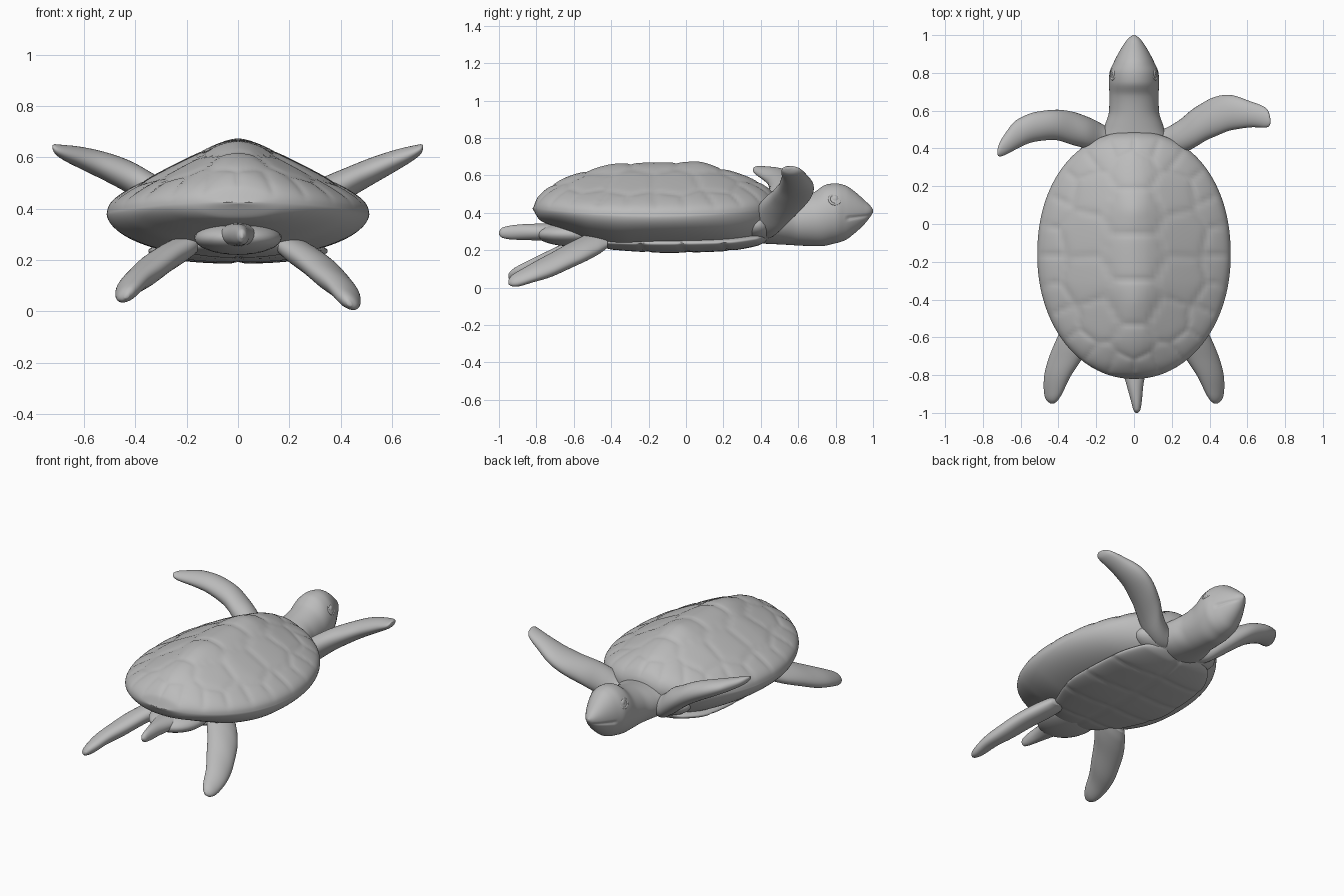
import bpy, bmesh, math
from mathutils import Vector, Matrix

if "Cube" in bpy.data.objects:
    bpy.data.objects.remove(bpy.data.objects["Cube"])

skin = bpy.data.materials.new("stone_grey")
skin.diffuse_color = (0.5, 0.5, 0.5, 1)
skin.use_nodes = True
skin.node_tree.nodes["Principled BSDF"].inputs["Base Color"].default_value = skin.diffuse_color


def interp(table, t):
    """Smooth overshoot-free interpolation of rows (t, a, b, ...)."""
    t = min(max(t, table[0][0]), table[-1][0])
    i = max(k for k in range(len(table) - 1) if table[k][0] <= t)
    p, q = table[i], table[i + 1]
    h = q[0] - p[0]
    f = (t - p[0]) / h

    def slope(k, j):
        if k == 0 or k == len(table) - 1:
            a, b = (0, 1) if k == 0 else (k - 1, k)
            return (table[b][j] - table[a][j]) / (table[b][0] - table[a][0])
        s0 = (table[k][j] - table[k-1][j]) / (table[k][0] - table[k-1][0])
        s1 = (table[k+1][j] - table[k][j]) / (table[k+1][0] - table[k][0])
        return 2 * s0 * s1 / (s0 + s1) if s0 * s1 > 0 else 0

    out = []
    for j in range(1, len(p)):
        m0, m1 = slope(i, j) * h, slope(i + 1, j) * h
        out.append((2*f**3 - 3*f*f + 1) * p[j] + (f**3 - 2*f*f + f) * m0
                   + (3*f*f - 2*f**3) * q[j] + (f**3 - f*f) * m1)
    return out


def finish(name, bm):
    bmesh.ops.recalc_face_normals(bm, faces=bm.faces)
    me = bpy.data.meshes.new(name)
    bm.to_mesh(me)
    bm.free()
    me.materials.append(skin)
    for p in me.polygons:
        p.use_smooth = True
    ob = bpy.data.objects.new(name, me)
    bpy.context.collection.objects.link(ob)
    return ob


def skin_rings(name, rings):
    """Bridge closed rings of points and close both ends with a fan."""
    bm = bmesh.new()
    vs = [[bm.verts.new(p) for p in r] for r in rings]
    n = len(vs[0])
    for a, b in zip(vs, vs[1:]):
        for i in range(n):
            bm.faces.new((a[i], a[(i+1) % n], b[(i+1) % n], b[i]))
    for r in (vs[0], vs[-1]):
        c = bm.verts.new(sum((v.co for v in r), Vector()) / n)
        for i in range(n):
            bm.faces.new((r[i], r[(i+1) % n], c))
    return finish(name, bm)


def loft(name, table, axis="y", side=1, rows=40, cols=32, shape=None):
    """Rows are (along, across, half width, z, half height)."""
    table = sorted(table)
    lo, hi = table[0][0], table[-1][0]
    rings = []
    for k in range(rows + 1):
        t = lo + (hi - lo) * (1 - math.cos(math.pi * k / rows)) / 2
        c, w, z, h = interp(table, t)
        ring = []
        for i in range(cols):
            a = 2 * math.pi * i / cols
            p, q = c + w * math.cos(a), z + h * math.sin(a)
            x, y = (t * side, p) if axis == "x" else (p * side, t)
            v = Vector((x, y, q))
            ring.append(shape(v, c, z) if shape else v)
        rings.append(ring)
    return skin_rings(name, rings)


def ball(name, loc, radii, segs=32):
    bm = bmesh.new()
    bmesh.ops.create_uvsphere(bm, u_segments=segs, v_segments=segs // 2, radius=1,
                              matrix=Matrix.LocRotScale(Vector(loc), None, Vector(radii)))
    return finish(name, bm)


# Carapace: outline, crown, keel and cross-section profiles
MID, HALF_X, HALF_Y = -0.165, 0.512, 0.655
crown = [(-.82, .42), (-.79, .49), (-.7, .56), (-.6, .605), (-.45, .64), (-.3, .665),
         (-.1, .67), (.05, .665), (.2, .635), (.35, .585), (.44, .535), (.475, .49), (.49, .44)]
belly = [(-.82, .42), (-.78, .36), (-.7, .325), (-.6, .285), (-.5, .245), (-.3, .21), (.2, .21),
         (.38, .235), (.46, .3), (.49, .42)]
dome = [(0, 1), (.1, .975), (.2, .91), (.39, .75), (.59, .57), (.78, .39), (.9, .26),
        (.96, .17), (.99, .085), (1, 0)]


def half_width(s):
    n = 2.15 if s > 0 else 2.05
    return HALF_X * max(0, 1 - abs(s) ** n) ** (1 / n)


# Scute centres: vertebral, costal and marginal rows
vertebral = [(0, y) for y in (.31, .07, -.17, -.42, -.64)]
scutes = vertebral + [(m * x, y) for m in (-1, 1)
                      for x, y in ((.24, .18), (.29, -.05), (.28, -.3), (.2, -.53))]
for k in range(24):
    a = 2 * math.pi * (k + .5) / 24
    scutes.append((.93 * HALF_X * math.cos(a), MID + .93 * HALF_Y * math.sin(a)))


def scute_relief(x, y):
    d = sorted(math.hypot(x - a, y - b) for a, b in scutes)
    seam = math.exp(-(d[1] - d[0]) / .03)
    knob = sum(math.exp(-(math.hypot(x, y - b) / .08) ** 2) for b in (.07, -.42))
    return .01 * knob - .009 * seam


rings = []
ROWS, COLS = 110, 128
for k in range(ROWS + 1):
    s = -math.cos(math.pi * (k + .15) / (ROWS + .3))
    y, w = MID + HALF_Y * s, half_width(s)
    rim = .38 + .045 * s * s
    top, low = interp(crown, y)[0], interp(belly, y)[0]
    ring = []
    for i in range(COLS):
        a = 2 * math.pi * i / COLS
        u = abs(math.cos(a))
        x = w * math.cos(a)
        if math.sin(a) >= 0:
            e = abs(s) ** 4
            g = interp(dome, u)[0] * (1 - e) + math.sqrt(max(0, 1 - u * u)) * e
            fade = min(1, abs(math.sin(a)) * 2) * min(1, (1 - abs(s)) * 12)
            z = rim + (top - rim) * g + scute_relief(x, y) * fade
        else:
            z = rim - (rim - low) * max(0, 1 - u ** 2.3) ** .55
        ring.append(Vector((x, y, z)))
    rings.append(ring)
skin_rings("carapace", rings)


# Plastron with plate seams pressed into its underside
def plate_seams(v, c, z):
    if v.z < z:
        seam = math.exp(-abs(v.x) / .012)
        seam += sum(math.exp(-abs(v.y - y + .12 * abs(v.x)) / .012) for y in (-.42, -.2, .02, .24))
        v.z += .007 * min(1, seam)
    return v


loft("plastron", [(-.6, 0, .08, .265, .015), (-.55, 0, .15, .255, .03), (-.4, 0, .26, .24, .038),
                  (-.1, 0, .35, .235, .05), (.2, 0, .33, .24, .047), (.38, 0, .25, .26, .038),
                  (.45, 0, .1, .275, .015)], rows=100, cols=72, shape=plate_seams)

# Soft body at the shell openings
ball("shoulders", (0, .37, .335), (.29, .13, .1))
ball("hips", (0, -.6, .285), (.17, .2, .065))


# Head and neck, with a mouth crease
def mouth(v, c, z):
    if v.y > .86:
        depth = math.exp(-((v.z - .375 - .12 * (v.y - .9)) / .008) ** 2)
        v.x *= 1 - .1 * depth
    return v


loft("head_and_neck", [(.25, 0, .19, .34, .09), (.42, 0, .185, .345, .11), (.52, 0, .155, .35, .12),
                       (.6, 0, .132, .355, .13), (.68, 0, .13, .365, .143), (.75, 0, .133, .388, .163),
                       (.8, 0, .13, .397, .16), (.85, 0, .11, .40, .147), (.9, 0, .085, .402, .113),
                       (.95, 0, .055, .403, .068), (.985, 0, .028, .408, .03), (1, 0, .006, .41, .008)],
     rows=90, cols=96, shape=mouth)

# Eyes with lid rings
for side, word in ((1, "right"), (-1, "left")):
    ball(word + "_eye", (side * .1, .795, .47), (.018, .024, .026), 20)
    bpy.ops.mesh.primitive_torus_add(major_segments=28, minor_segments=10, major_radius=.029,
                                     minor_radius=.007, location=(side * .107, .795, .47),
                                     rotation=(0, side * math.radians(62), side * math.radians(12)))
    lid = bpy.context.object
    lid.name = word + "_eyelid"
    lid.data.materials.append(skin)
    bpy.ops.object.shade_smooth()

# Front flippers, each swept differently
loft("right_front_flipper", [
    (.08, .42, .06, .32, .06), (.16, .43, .075, .34, .075), (.24, .46, .09, .385, .085),
    (.32, .51, .105, .44, .076), (.42, .565, .105, .495, .064), (.52, .59, .092, .545, .054),
    (.62, .58, .068, .59, .041), (.69, .565, .055, .62, .027), (.713, .555, .04, .632, .019),
    (.722, .545, .014, .64, .007)], axis="x")
loft("left_front_flipper", [
    (.08, .42, .06, .32, .06), (.16, .45, .075, .34, .075), (.24, .48, .085, .40, .085),
    (.32, .505, .088, .455, .075), (.42, .525, .08, .52, .066), (.52, .515, .078, .565, .056),
    (.62, .475, .077, .60, .042), (.69, .415, .053, .622, .027), (.715, .39, .032, .633, .018),
    (.723, .38, .014, .64, .007)], axis="x", side=-1)


# Rear flippers, tilted outwards, the left one held slightly higher
def tilt(v, c, z):
    v.z -= .4 * (abs(v.x) - c)
    return v


rear = [(-.42, .2, .08, .26, .035), (-.47, .225, .1, .24, .05), (-.54, .265, .11, .21, .056),
        (-.62, .315, .1, .172, .057), (-.72, .367, .088, .122, .054), (-.82, .41, .067, .08, .045),
        (-.9, .428, .047, .046, .036), (-.935, .433, .029, .035, .024), (-.95, .433, .01, .03, .01)]
loft("right_rear_flipper", rear, shape=tilt)
loft("left_rear_flipper", [(y, x, w, z + .03 * min(1, (-.42 - y) * 2), h) for y, x, w, z, h in rear],
     side=-1, shape=tilt)

# Tail
loft("tail", [(-.6, 0, .1, .29, .05), (-.75, 0, .07, .297, .046), (-.85, .005, .045, .297, .043),
              (-.93, .012, .03, .295, .038), (-.985, .015, .018, .293, .026),
              (-1, .015, .006, .292, .008)])
